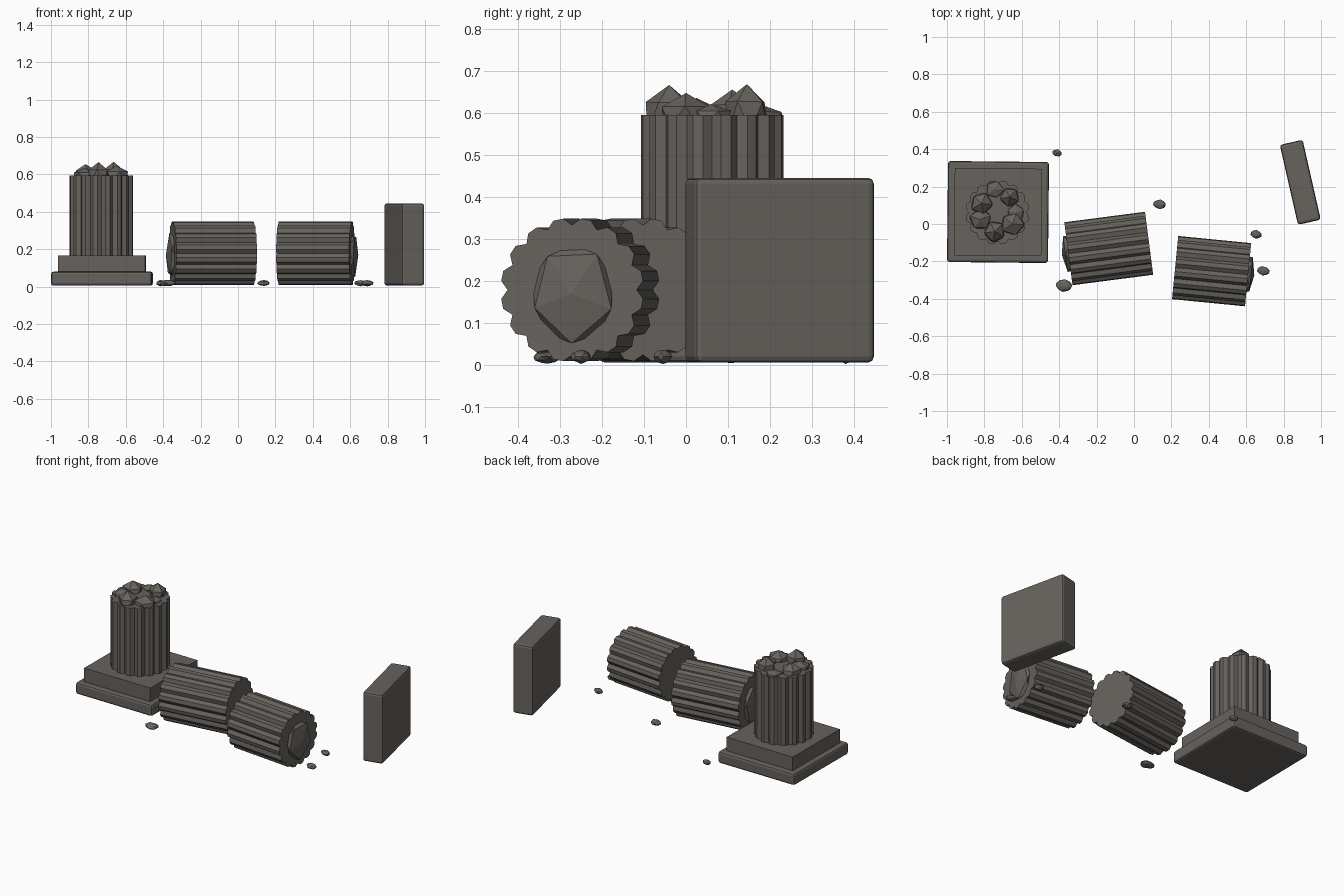
import bpy, bmesh, math, random
from mathutils import Matrix, Vector

cube = bpy.data.objects.get("Cube")
if cube:
    bpy.data.objects.remove(cube, do_unlink=True)

stone = bpy.data.materials.new("weathered_stone")
stone.use_nodes = True
COLOR = (0.135, 0.122, 0.11, 1)
stone.diffuse_color = COLOR
stone.node_tree.nodes["Principled BSDF"].inputs["Base Color"].default_value = COLOR


def finish(name, bm, matrix):
    bmesh.ops.recalc_face_normals(bm, faces=bm.faces)
    mesh = bpy.data.meshes.new(name)
    bm.to_mesh(mesh)
    bm.free()
    mesh.materials.append(stone)
    obj = bpy.data.objects.new(name, mesh)
    obj.matrix_world = matrix
    bpy.context.collection.objects.link(obj)
    return obj


def block(name, center, size, turn=0, bevel=0.0):
    bm = bmesh.new()
    bmesh.ops.create_cube(bm, size=1)
    bmesh.ops.scale(bm, vec=size, verts=bm.verts)
    obj = finish(name, bm, Matrix.Translation(center) @ Matrix.Rotation(math.radians(turn), 4, 'Z'))
    if bevel:
        mod = obj.modifiers.new("worn_edges", 'BEVEL')
        mod.width = bevel
        mod.segments = 2
    return obj


def fluted_drum(name, matrix, length, radius=0.171, flutes=16):
    """Fluted shaft along local z: a flat land and a V groove per flute."""
    bm = bmesh.new()
    ring = []
    step = math.tau / flutes
    for i in range(flutes):
        for offset, r in ((0, 0.905), (0.32, 1), (0.68, 1)):
            a = (i + offset) * step
            ring.append(bm.verts.new((radius * r * math.cos(a), radius * r * math.sin(a), -length / 2)))
    cap = bm.faces.new(ring)
    side = bmesh.ops.extrude_face_region(bm, geom=[cap], use_keep_orig=True)["geom"]
    top = [v for v in side if isinstance(v, bmesh.types.BMVert)]
    bmesh.ops.translate(bm, vec=(0, 0, length), verts=top)
    return finish(name, bm, matrix)


def rock(name, center, size, seed, turn=0, jitter=0.12, detail=1):
    """Rough faceted stone."""
    rng = random.Random(seed)
    bm = bmesh.new()
    bmesh.ops.create_icosphere(bm, subdivisions=detail, radius=1)
    for v in bm.verts:
        v.co *= 1 + rng.uniform(-jitter, jitter)
    bmesh.ops.scale(bm, vec=size, verts=bm.verts)
    return finish(name, bm, Matrix.Translation(center) @ Matrix.Rotation(math.radians(turn), 4, 'Z'))


# Standing broken column on its stepped base
block("plinth", (-0.727, 0.064, 0.043), (0.54, 0.54, 0.075), -0.6, 0.014)
block("upper_step", (-0.727, 0.064, 0.123), (0.467, 0.467, 0.087), -0.6)
fluted_drum("standing_shaft", Matrix.Translation((-0.73, 0.062, 0.38)), 0.43)

# Jagged break: x, y, radius, peak height
BREAK = [(-0.745, 0.185, 0.052, 0.617), (-0.665, 0.145, 0.056, 0.67), (-0.63, 0.06, 0.05, 0.622),
         (-0.65, 0.0, 0.068, 0.645), (-0.745, -0.04, 0.064, 0.67), (-0.82, 0.025, 0.062, 0.635),
         (-0.815, 0.11, 0.064, 0.656)]
for i, (x, y, r, peak) in enumerate(BREAK):
    rock(f"broken_chunk_{i + 1}", (x, y, 0.59), (r, r, peak - 0.59), i + 3, i * 47, 0.06)


# Fallen drums, each with a broken core bulging from its outer end
def fallen(name, center, angle, length, end):
    place = (Matrix.Translation(center) @ Matrix.Rotation(math.radians(angle), 4, 'Z')
             @ Matrix.Rotation(math.pi / 2, 4, 'Y'))
    fluted_drum(name, place, length)
    core = rock(name + "_broken_core", (0, 0, 0), (0.125, 0.11, 0.035), 5, 0, 0.06)
    core.matrix_world = place @ Matrix.Translation((0.01, 0, end * length / 2))


fallen("fallen_drum_left", (-0.135, -0.131, 0.178), 7.4, 0.435, -1)
fallen("fallen_drum_right", (0.415, -0.252, 0.178), -5.6, 0.392, 1)

# Upright slab
block("upright_slab", (0.889, 0.223, 0.225), (0.125, 0.438, 0.44), 12.8, 0.014)

# Scattered pebbles: x, y, radius
PEBBLES = [(-0.412, 0.38, 0.026), (0.138, 0.105, 0.034), (0.653, -0.055, 0.029),
           (0.692, -0.25, 0.033), (-0.375, -0.33, 0.044)]
for i, (x, y, r) in enumerate(PEBBLES):
    rock(f"pebble_{i + 1}", (x, y, 0.019), (r, r * 0.72, 0.016), i + 20, -10, 0.1, 2)
